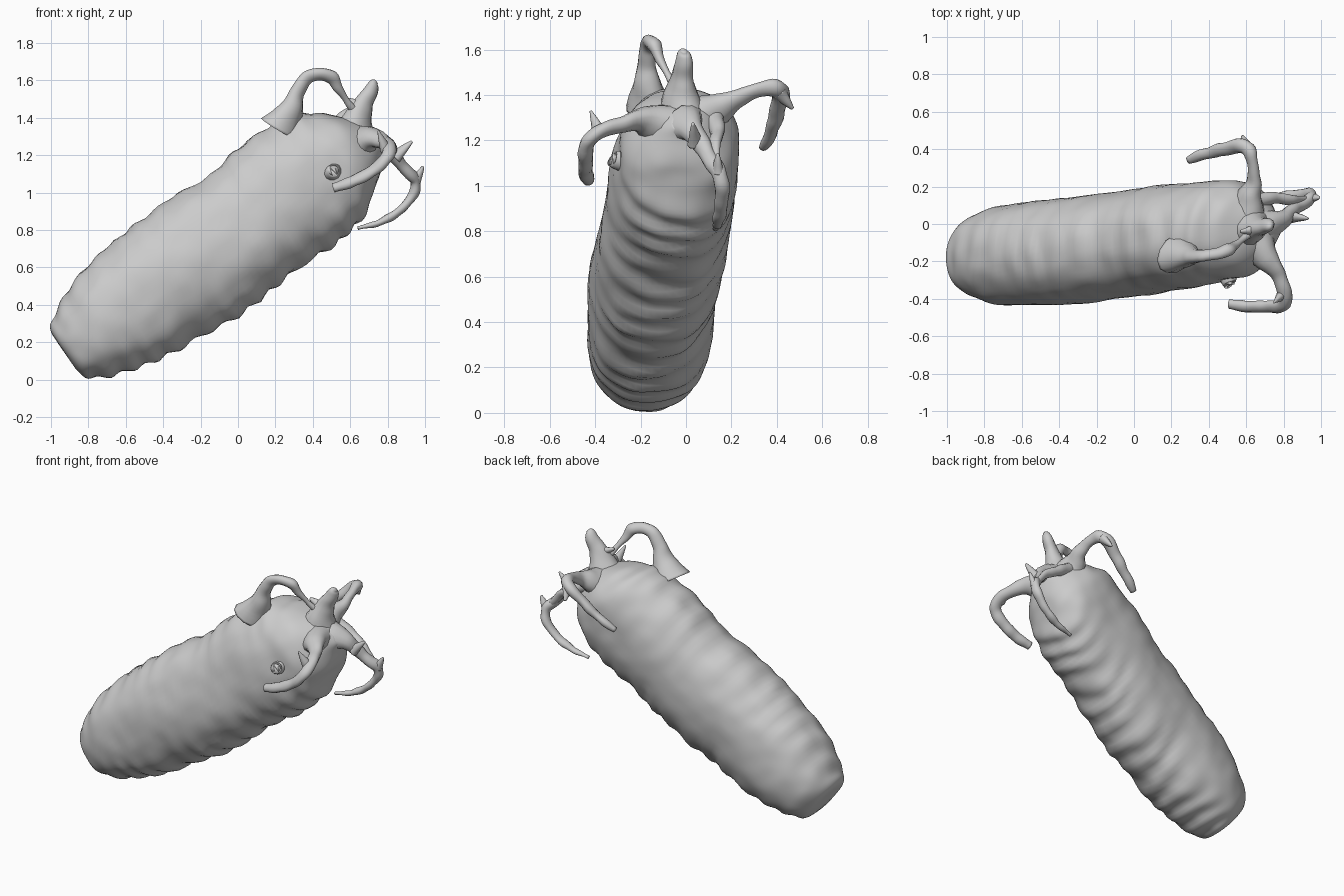
import bpy, bmesh, math
from mathutils import Vector, noise


def smooth_rows(rows, steps):
    """Catmull-Rom interpolation of rows of numbers."""
    out, n = [], len(rows)
    for i in range(n - 1):
        p = [rows[max(0, min(n - 1, i + k))] for k in (-1, 0, 1, 2)]
        for s in range(steps):
            t = s / steps
            out.append([0.5 * (2 * b + (c - a) * t + (2 * a - 5 * b + 4 * c - d) * t * t
                               + (3 * b - a - 3 * c + d) * t ** 3)
                        for a, b, c, d in zip(*p)])
    out.append(list(rows[-1]))
    return out


def skin(name, rings):
    """Join rings of points into a closed smooth surface."""
    bm = bmesh.new()
    vr = [[bm.verts.new(p) for p in r] for r in rings]
    n = len(vr[0])
    for a, b in zip(vr, vr[1:]):
        for i in range(n):
            j = (i + 1) % n
            bm.faces.new((a[i], a[j], b[j], b[i]))
    for ring in (vr[0], vr[-1]):
        mid = bm.verts.new(sum((v.co for v in ring), Vector()) / n)
        for i in range(n):
            bm.faces.new((ring[i], ring[(i + 1) % n], mid))
    bmesh.ops.recalc_face_normals(bm, faces=bm.faces)
    me = bpy.data.meshes.new(name)
    bm.to_mesh(me)
    bm.free()
    for f in me.polygons:
        f.use_smooth = True
    ob = bpy.data.objects.new(name, me)
    bpy.context.collection.objects.link(ob)
    return ob


def tube(name, pts, steps=6, sides=12, flat=0.8, rough=0.008):
    """Tapered limb through (x, y, z, radius) points."""
    rows = smooth_rows(pts, steps)
    cs = [Vector(r[:3]) for r in rows]
    rings, side = [], None
    for i, c in enumerate(cs):
        d = (cs[min(i + 1, len(cs) - 1)] - cs[max(i - 1, 0)]).normalized()
        if side is None:
            side = d.orthogonal()
        side = (side - d * side.dot(d)).normalized()
        up = d.cross(side)
        ring = []
        for k in range(sides):
            a = 2 * math.pi * k / sides
            o = (side * math.cos(a) + up * math.sin(a) * flat) * rows[i][3]
            p = c + o
            ring.append(p + o.normalized() * rough * noise.noise(p * 14))
        rings.append(ring)
    return skin(name, rings)


# Body stations: upper x, z, lower x, z, then y min and y max
stations = [
    (-0.96, 0.19, -0.87, 0.06, -0.25, -0.10),
    (-1.00, 0.27, -0.81, 0.01, -0.34, -0.03),
    (-0.97, 0.37, -0.72, 0.01, -0.39, 0.04),
    (-0.88, 0.53, -0.56, 0.05, -0.425, 0.09),
    (-0.74, 0.67, -0.40, 0.12, -0.43, 0.115),
    (-0.55, 0.83, -0.20, 0.24, -0.425, 0.135),
    (-0.38, 0.96, 0.00, 0.34, -0.405, 0.16),
    (-0.17, 1.08, 0.20, 0.49, -0.38, 0.185),
    (0.00, 1.24, 0.36, 0.62, -0.355, 0.205),
    (0.18, 1.36, 0.54, 0.74, -0.33, 0.225),
    (0.30, 1.43, 0.66, 0.85, -0.30, 0.24),
    (0.46, 1.42, 0.72, 0.96, -0.275, 0.225),
    (0.58, 1.40, 0.75, 1.08, -0.21, 0.16),
    (0.68, 1.36, 0.77, 1.19, -0.13, 0.09),
    (0.75, 1.31, 0.79, 1.24, -0.06, 0.03),
]
rings = []
for ux, uz, lx, lz, y0, y1 in smooth_rows(stations, 7):
    c = Vector(((ux + lx) / 2, (y0 + y1) / 2, (uz + lz) / 2))
    n = Vector(((ux - lx) / 2, 0, (uz - lz) / 2))
    w = Vector((0, (y1 - y0) / 2, 0))
    ring = []
    for k in range(64):
        a = 2 * math.pi * k / 64
        ca, sa = math.cos(a), math.sin(a)
        e = 0.9
        o = n * math.copysign(abs(ca) ** e, ca) + w * math.copysign(abs(sa) ** e, sa)
        p = c + o
        # Soft dents, with cross wrinkles along belly and back
        along = p.x * 0.82 + p.z * 0.57
        bump = 0.012 * noise.noise(p * 4) + 0.006 * noise.noise(p * 10)
        wave = math.sin(along * 42 + 4 * noise.noise(p * 3))
        bump += wave * (0.011 if ca < 0 else 0.006) * ca * ca
        bump *= min(1, o.length / 0.2)
        p = p + o.normalized() * bump
        p.z = max(p.z, 0)
        ring.append(p)
    rings.append(ring)
skin("body", rings)

# Tentacles around the mouth end
tube("top_hoop_tentacle", [
    (0.22, -0.16, 1.34, 0.12), (0.28, -0.17, 1.44, 0.075), (0.315, -0.175, 1.53, 0.046),
    (0.36, -0.17, 1.605, 0.042), (0.43, -0.16, 1.63, 0.037), (0.50, -0.14, 1.615, 0.038),
    (0.54, -0.11, 1.55, 0.024), (0.58, -0.08, 1.49, 0.017), (0.62, -0.05, 1.44, 0.025)])
tube("upper_horn", [
    (0.61, -0.02, 1.29, 0.14), (0.64, -0.02, 1.39, 0.09), (0.67, -0.015, 1.47, 0.06),
    (0.70, -0.01, 1.53, 0.046), (0.725, -0.01, 1.58, 0.034), (0.74, -0.01, 1.595, 0.015)])
tube("back_tentacle", [
    (0.60, 0.06, 1.29, 0.12), (0.62, 0.15, 1.345, 0.075), (0.64, 0.23, 1.385, 0.043),
    (0.635, 0.33, 1.425, 0.036), (0.60, 0.41, 1.42, 0.045), (0.50, 0.405, 1.34, 0.038),
    (0.40, 0.38, 1.25, 0.034), (0.29, 0.34, 1.17, 0.022)])
tube("front_tentacle", [
    (0.65, -0.10, 1.26, 0.12), (0.71, -0.19, 1.29, 0.07), (0.77, -0.27, 1.275, 0.043),
    (0.805, -0.36, 1.25, 0.04), (0.795, -0.43, 1.19, 0.04), (0.71, -0.445, 1.11, 0.034),
    (0.61, -0.44, 1.06, 0.034), (0.51, -0.43, 1.025, 0.03)])
tube("lower_tentacle", [
    (0.70, -0.01, 1.27, 0.10), (0.79, 0.02, 1.25, 0.06), (0.85, 0.07, 1.18, 0.04),
    (0.91, 0.11, 1.11, 0.036), (0.95, 0.145, 1.06, 0.036), (0.93, 0.16, 0.98, 0.032),
    (0.86, 0.155, 0.90, 0.03), (0.76, 0.14, 0.84, 0.026), (0.64, 0.13, 0.81, 0.014)])
tube("root_fold", [
    (0.64, 0.12, 1.30, 0.05), (0.75, 0.14, 1.24, 0.035), (0.85, 0.13, 1.18, 0.03),
    (0.92, 0.13, 1.10, 0.02)])

# Pointed spurs on the tentacle bends: base, tip, base radius
spurs = {
    "horn_spur": ((0.66, -0.03, 1.46), (0.57, -0.04, 1.50), 0.04),
    "back_spur": ((0.60, 0.41, 1.41), (0.58, 0.47, 1.34), 0.04),
    "lower_spur": ((0.95, 0.14, 1.06), (0.99, 0.14, 1.14), 0.033),
    "snout_spur": ((0.84, 0.04, 1.19), (0.93, 0.03, 1.275), 0.04),
    "front_spur": ((0.79, -0.38, 1.23), (0.75, -0.42, 1.33), 0.035),
}
for name, (b, t, r) in spurs.items():
    m = [(p + q) / 2 for p, q in zip(b, t)]
    tube(name, [(*b, r), (*m, r * 0.6), (*t, r * 0.2)], sides=10, rough=0.003)

# Small knob on the front flank
tube("flank_knob", [
    (0.50, -0.22, 1.10, 0.07), (0.505, -0.29, 1.11, 0.05), (0.51, -0.32, 1.115, 0.035),
    (0.51, -0.30, 1.115, 0.018)])
